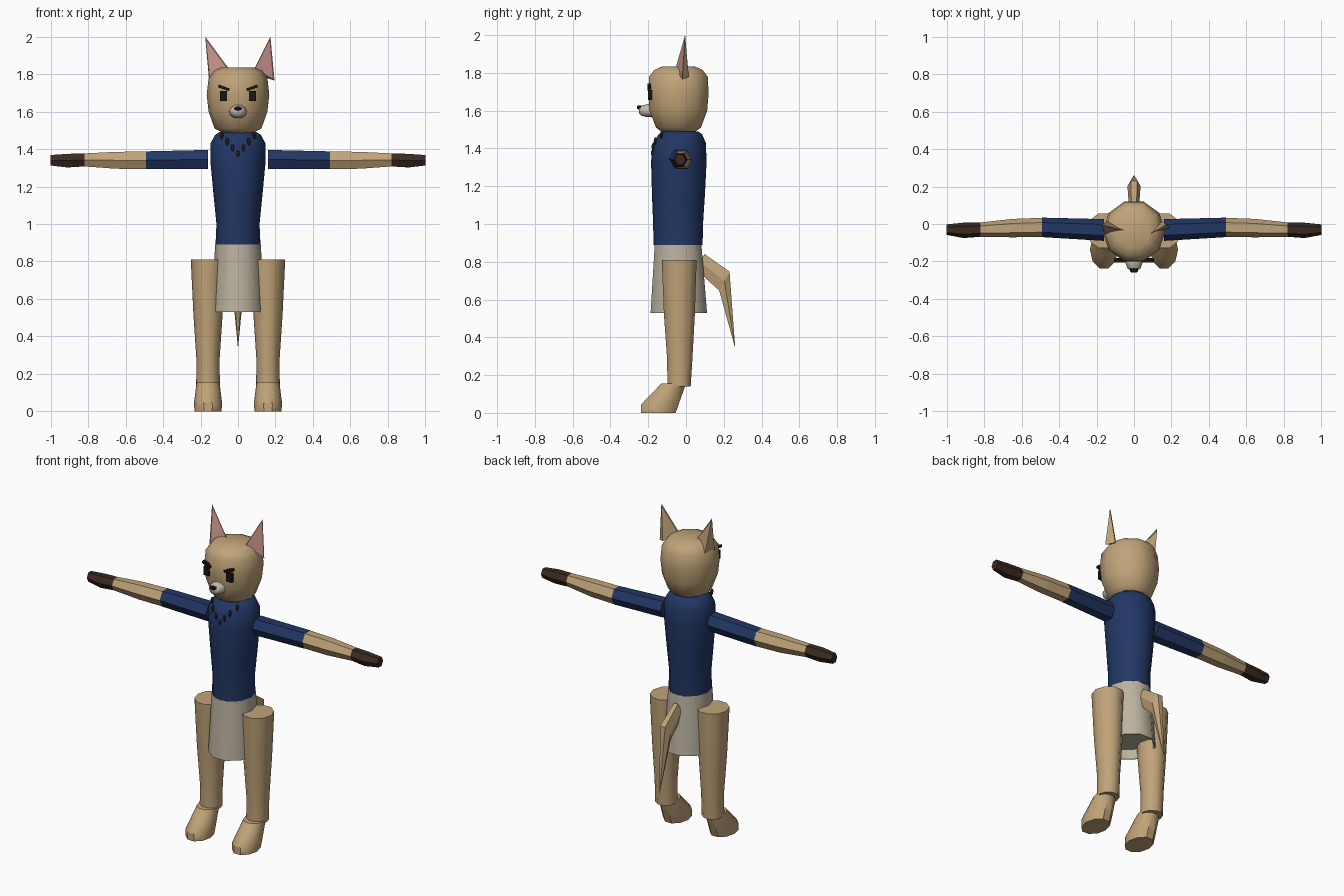
import bpy, bmesh, math
from mathutils import Vector

cube = bpy.data.objects.get("Cube")
if cube:
    bpy.data.objects.remove(cube, do_unlink=True)

X, Y, Z = Vector((1, 0, 0)), Vector((0, 1, 0)), Vector((0, 0, 1))


def material(name, rgb):
    m = bpy.data.materials.new(name)
    m.use_nodes = True
    m.diffuse_color = (*rgb, 1)
    bsdf = m.node_tree.nodes["Principled BSDF"]
    bsdf.inputs["Base Color"].default_value = (*rgb, 1)
    bsdf.inputs["Roughness"].default_value = 0.8
    return m


TAN = material("tan fur", (0.53, 0.37, 0.19))
NAVY = material("navy cloth", (0.016, 0.038, 0.13))
GREY = material("stone cloth", (0.50, 0.45, 0.35))
PALE = material("pale muzzle", (0.55, 0.50, 0.42))
BROWN = material("dark brown", (0.045, 0.023, 0.016))
PINK = material("inner ear pink", (0.56, 0.28, 0.25))
BLACK = material("black", (0.010, 0.008, 0.004))


def finish(name, bm, mats, smooth=0):
    bmesh.ops.recalc_face_normals(bm, faces=bm.faces[:])
    me = bpy.data.meshes.new(name)
    bm.to_mesh(me)
    bm.free()
    ob = bpy.data.objects.new(name, me)
    bpy.context.collection.objects.link(ob)
    for m in mats:
        me.materials.append(m)
    if smooth:
        bpy.ops.object.select_all(action="DESELECT")
        ob.select_set(True)
        bpy.context.view_layer.objects.active = ob
        bpy.ops.object.shade_smooth_by_angle(angle=math.radians(smooth))
    return ob


def loft(name, rings, mats, n=10, u=X, v=Y, smooth=0, rule=None):
    """Skin elliptical rings (centre, radius along u, radius along v)."""
    bm = bmesh.new()
    loops = []
    for centre, a, b in rings:
        angles = [math.tau * i / n for i in range(n)]
        loops.append([bm.verts.new(Vector(centre) + u * a * math.cos(t) + v * b * math.sin(t))
                      for t in angles])
    for lo, hi in zip(loops, loops[1:]):
        for i in range(n):
            j = (i + 1) % n
            bm.faces.new((lo[i], lo[j], hi[j], hi[i]))
    bm.faces.new(loops[0])
    bm.faces.new(loops[-1])
    if rule:
        for f in bm.faces:
            f.material_index = rule(f.calc_center_median())
    return finish(name, bm, mats, smooth)


def plate(name, centre, size, tilt, mat):
    bm = bmesh.new()
    bmesh.ops.create_cube(bm, size=1)
    bmesh.ops.scale(bm, vec=size, verts=bm.verts)
    ob = finish(name, bm, [mat])
    ob.location = centre
    ob.rotation_euler.y = tilt
    return ob


def ear(name, tip, inner, outer, back):
    bm = bmesh.new()
    t, i, o, b = [bm.verts.new(p) for p in (tip, inner, outer, back)]
    front = bm.faces.new((t, i, o))
    for tri in ((t, b, i), (t, o, b), (i, b, o)):
        bm.faces.new(tri)
    bmesh.ops.recalc_face_normals(bm, faces=bm.faces[:])
    bmesh.ops.inset_region(bm, faces=[front], thickness=0.009, depth=-0.004)
    front.material_index = 1
    return finish(name, bm, [TAN, PINK])


# Head
loft("head", [((0, -0.04, z), rx, ry) for z, rx, ry in (
    (1.48, 0.07, 0.08), (1.51, 0.125, 0.125), (1.60, 0.157, 0.16), (1.69, 0.167, 0.168),
    (1.78, 0.157, 0.163), (1.815, 0.13, 0.135), (1.835, 0.09, 0.09))], [TAN], smooth=50)

# Ears, each turned a little differently
ear("left_ear", (0.173, -0.005, 2.0), (0.085, -0.055, 1.825), (0.195, -0.02, 1.765), (0.15, 0.015, 1.78))
ear("right_ear", (-0.175, -0.005, 2.0), (-0.053, -0.035, 1.835), (-0.155, -0.06, 1.775), (-0.14, 0.015, 1.78))

# Muzzle and nose
loft("muzzle", [((0, y, z), r, h) for y, z, r, h in (
    (-0.17, 1.60, 0.05, 0.037), (-0.205, 1.60, 0.046, 0.036),
    (-0.235, 1.60, 0.036, 0.029), (-0.248, 1.602, 0.02, 0.018))],
    [PALE], n=10, v=Z, smooth=50)
loft("nose", [((0, y, 1.617), r, h) for y, r, h in (
    (-0.232, 0.022, 0.011), (-0.252, 0.022, 0.011), (-0.26, 0.013, 0.007))],
    [BLACK], n=8, v=Z)

# Eyes and brows
for side, s in (("left", 1), ("right", -1)):
    plate(side + "_eye", (s * 0.078, -0.191, 1.683), (0.038, 0.02, 0.054), 0, BLACK)
    plate(side + "_brow", (s * 0.075, -0.195, 1.726), (0.062, 0.02, 0.015), -s * 0.36, BLACK)

# Torso and open-bottomed skirt
loft("torso", [((0, y, z), rx, ry) for z, y, rx, ry in (
    (0.89, -0.042, 0.12, 0.13), (1.00, -0.042, 0.115, 0.132), (1.15, -0.04, 0.13, 0.14),
    (1.33, -0.038, 0.147, 0.147), (1.43, -0.035, 0.147, 0.14),
    (1.475, -0.03, 0.122, 0.115), (1.49, -0.03, 0.10, 0.095))], [NAVY], n=12, smooth=50)
loft("skirt", [((0, y, z), rx, ry) for z, y, rx, ry in (
    (0.89, -0.042, 0.122, 0.13), (0.53, -0.038, 0.14, 0.157),
    (0.53, -0.038, 0.136, 0.153), (0.59, -0.038, 0.13, 0.147))], [GREY], smooth=50)

# Necklace of dark teeth in a V
for k in range(-3, 4):
    x, z = k * 0.029, 1.373 + 0.033 * abs(k)
    y = -0.034 - 0.144 * math.sqrt(1 - (x / 0.15) ** 2) + max(0, z - 1.43) * 0.5
    loft("necklace_tooth", [((x, y, z + d), r, r) for d, r in (
        (0.019, 0.005), (0.005, 0.010), (-0.019, 0.004))], [BROWN], n=6)

for side, s in (("left", 1), ("right", -1)):
    # Arm: sleeve, forearm and hand
    for part, mat, rings in (
        ("sleeve", NAVY, ((0.16, -0.032, 1.345, 0.058, 0.058), (0.49, -0.018, 1.34, 0.052, 0.055))),
        ("forearm", TAN, ((0.49, -0.018, 1.34, 0.051, 0.054), (0.65, -0.022, 1.34, 0.049, 0.052),
                          (0.82, -0.03, 1.342, 0.038, 0.040))),
        ("hand", BROWN, ((0.82, -0.03, 1.342, 0.038, 0.040), (0.91, -0.034, 1.338, 0.041, 0.042),
                         (1.0, -0.03, 1.34, 0.028, 0.032)))):
        loft(f"{side}_{part}", [((s * x, y, z), a, b) for x, y, z, a, b in rings],
             [mat], n=6, u=Y, v=Z)

    # Leg
    loft(side + "_leg", [((s * x, y, z), rx, ry) for x, y, z, rx, ry in (
        (0.162, -0.036, 0.81, 0.09, 0.097), (0.16, -0.035, 0.52, 0.078, 0.086),
        (0.16, -0.033, 0.28, 0.062, 0.07), (0.16, -0.037, 0.14, 0.063, 0.065))],
        [TAN], smooth=50)

    # Foot, leaning forward from the ankle to a flat sole
    loft(side + "_foot", [((s * 0.16, y, z), rx, ry) for y, z, rx, ry in (
        (-0.066, 0.155, 0.062, 0.068), (-0.092, 0.115, 0.066, 0.082),
        (-0.138, 0.045, 0.075, 0.104), (-0.146, 0.0, 0.072, 0.096))],
        [TAN], smooth=40)

# Tail
loft("tail", [((0, y, z), r, h) for y, z, r, h in (
    (0.075, 0.80, 0.026, 0.055), (0.203, 0.698, 0.035, 0.066), (0.26, 0.345, 0.001, 0.001))],
    [TAN], n=6, v=Vector((0, 0.48, 0.87)))
